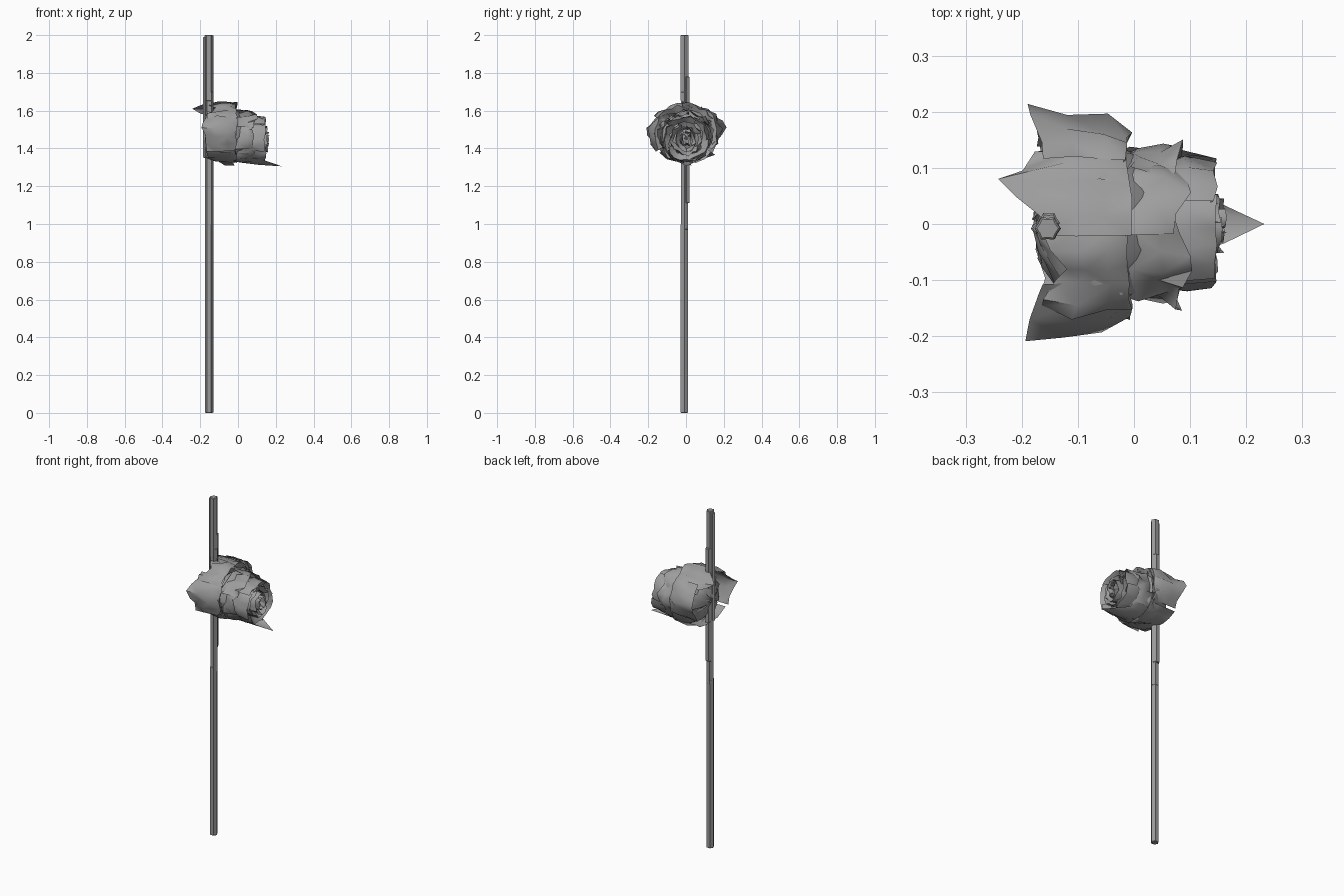
import bpy, bmesh, math, random
from mathutils import Vector

random.seed(11)
cube = bpy.data.objects.get("Cube")
if cube:
    bpy.data.objects.remove(cube)


def grey(name, value):
    mat = bpy.data.materials.new(name)
    mat.use_nodes = True
    colour = (value, value, value, 1)
    mat.diffuse_color = colour
    mat.node_tree.nodes["Principled BSDF"].inputs["Base Color"].default_value = colour
    return mat


petal_grey = grey("petal_grey", 0.34)
stem_grey = grey("stem_grey", 0.32)


def finish(name, bm, angle, material):
    bmesh.ops.recalc_face_normals(bm, faces=bm.faces)
    mesh = bpy.data.meshes.new(name)
    bm.to_mesh(mesh)
    bm.free()
    mesh.materials.append(material)
    obj = bpy.data.objects.new(name, mesh)
    bpy.context.collection.objects.link(obj)
    bpy.ops.object.select_all(action='DESELECT')
    obj.select_set(True)
    bpy.context.view_layer.objects.active = obj
    bpy.ops.object.shade_smooth_by_angle(angle=math.radians(angle))


def rod(name, x, y, low, high, radius, sides=12):
    """Fluted rod: every second edge is drawn in towards the middle."""
    bm = bmesh.new()
    bmesh.ops.create_cone(bm, cap_ends=True, segments=sides, radius1=radius,
                          radius2=radius, depth=high - low)
    for v in bm.verts:
        if round(math.atan2(v.co.y, v.co.x) * sides / math.tau) % 2:
            v.co.x *= 0.82
            v.co.y *= 0.82
    bmesh.ops.translate(bm, verts=bm.verts, vec=(x, y, (low + high) / 2))
    ends = [e for e in bm.edges if abs(e.verts[0].co.z - e.verts[1].co.z) < 0.001]
    bmesh.ops.bevel(bm, geom=ends, offset=0.003, segments=1, affect='EDGES')
    finish(name, bm, 25, stem_grey)


def petal(name, angle, span, profile, centre_z, tip=(0, 0, 0), squash=1.0,
          crumple=0.014, columns=5):
    """Creased sheet swept round the x axis; tip pulls out the rim's middle."""
    bm = bmesh.new()
    grid = []
    last = len(profile) - 1
    for i, (x, radius) in enumerate(profile):
        row = []
        for j in range(columns + 1):
            side = 2 * j / columns - 1
            a = math.radians(angle + side * span / 2)
            r = radius * (1 + 0.05 * side) + random.uniform(-1.1, 0.8) * crumple
            co = Vector((x, r * math.cos(a), centre_z + r * squash * math.sin(a)))
            co += Vector(tip) * ((i / last) ** 3) * max(0, 1 - abs(side) * 1.4)
            co.x += random.uniform(-0.6, 0.6) * crumple
            row.append(bm.verts.new(co))
        grid.append(row)
    for a, b in zip(grid, grid[1:]):
        for j in range(columns):
            bm.faces.new((a[j], a[j + 1], b[j + 1], b[j]))
    # Irregular diagonals give the crumpled facets
    for face in list(bm.faces):
        corners = list(face.verts)
        k = random.randint(0, 1)
        bmesh.utils.face_split(face, corners[k], corners[k + 2])
    finish(name, bm, 65, petal_grey)


# Stem, with the overlapping sheath and thicker top
rod("lower_stem", -0.153, -0.009, 0, 1.0, 0.022)
rod("middle_stem", -0.152, -0.008, 0.97, 1.7, 0.022)
rod("stem_sheath", -0.152, 0.002, 1.11, 1.78, 0.02)
rod("upper_stem", -0.154, -0.008, 1.65, 2.0, 0.023)
rod("stem_rib", -0.174, -0.008, 1.35, 1.99, 0.01, 8)

# Closed back of the bloom
cup = [(-0.175, 0.012), (-0.165, 0.07), (-0.13, 0.13), (-0.07, 0.16), (-0.015, 0.165)]
for k in range(5):
    petal(f"base_petal_{k}", 90 + k * 72, 90, cup, 1.475, squash=0.93, columns=6)

# Outer petals folding back towards the stem
fold = [(-0.03, 0.135), (-0.01, 0.175), (-0.05, 0.182), (-0.11, 0.182), (-0.165, 0.175)]
outer = [
    ("left_outer_petal", 8, 85, (-0.025, 0.045, 0.01)),
    ("right_outer_petal", 172, 85, (-0.025, -0.045, 0.01)),
    ("upper_left_outer_petal", 64, 65, (-0.07, 0.0, -0.015)),
    ("upper_right_outer_petal", 116, 65, (0.04, 0.0, -0.01)),
    ("lower_outer_petal", 270, 100, (-0.01, 0.0, 0.015)),
]
for name, angle, span, tip in outer:
    petal(name, angle, span, fold, 1.48, tip, squash=0.88, columns=6)

# Pointed middle petals
middle = [(-0.1, 0.08), (-0.05, 0.12), (0.0, 0.133), (0.045, 0.134), (0.075, 0.13)]
for name, angle, tip in [
    ("left_middle_petal", 10, (0.01, 0.03, 0)),
    ("right_middle_petal", 170, (0.01, -0.03, 0)),
    ("upper_left_middle_petal", 60, (0.03, 0.005, -0.01)),
    ("upper_right_middle_petal", 120, (0.03, -0.005, -0.01)),
    ("lower_left_middle_petal", 312, (0.02, 0, 0)),
    ("lower_right_middle_petal", 228, (0.02, 0, 0)),
]:
    petal(name, angle, 75, middle, 1.46, tip)
petal("lower_pointed_petal", 270, 95, middle, 1.46, (0.16, 0, -0.02),
      crumple=0.006, columns=6)

# Nested inner whorls and central bud, leaning in at the mouth
whorls = [
    ("inner_petal", 5, 0.116, 0.144, 30, 1.0),
    ("heart_petal", 4, 0.082, 0.142, 70, 1.05),
    ("bud_petal", 3, 0.052, 0.155, 20, 1.25),
    ("core_petal", 3, 0.028, 0.16, 80, 1.4),
]
for name, count, radius, front, start, squash in whorls:
    profile = [(-0.03, radius * 0.6), (0.03, radius * 0.95),
               (0.09, radius * 1.05), (front, radius), (front - 0.025, radius * 0.75)]
    for k in range(count):
        petal(f"{name}_{k}", start + k * 360 / count, 400 / count, profile,
              1.452, squash=squash, crumple=0.01)

# Floor of the bloom between the whorls
petal("bloom_floor", 0, 360, [(0.09, 0.01), (0.075, 0.06), (0.04, 0.11), (-0.02, 0.14)],
      1.46, crumple=0.01, columns=12)
